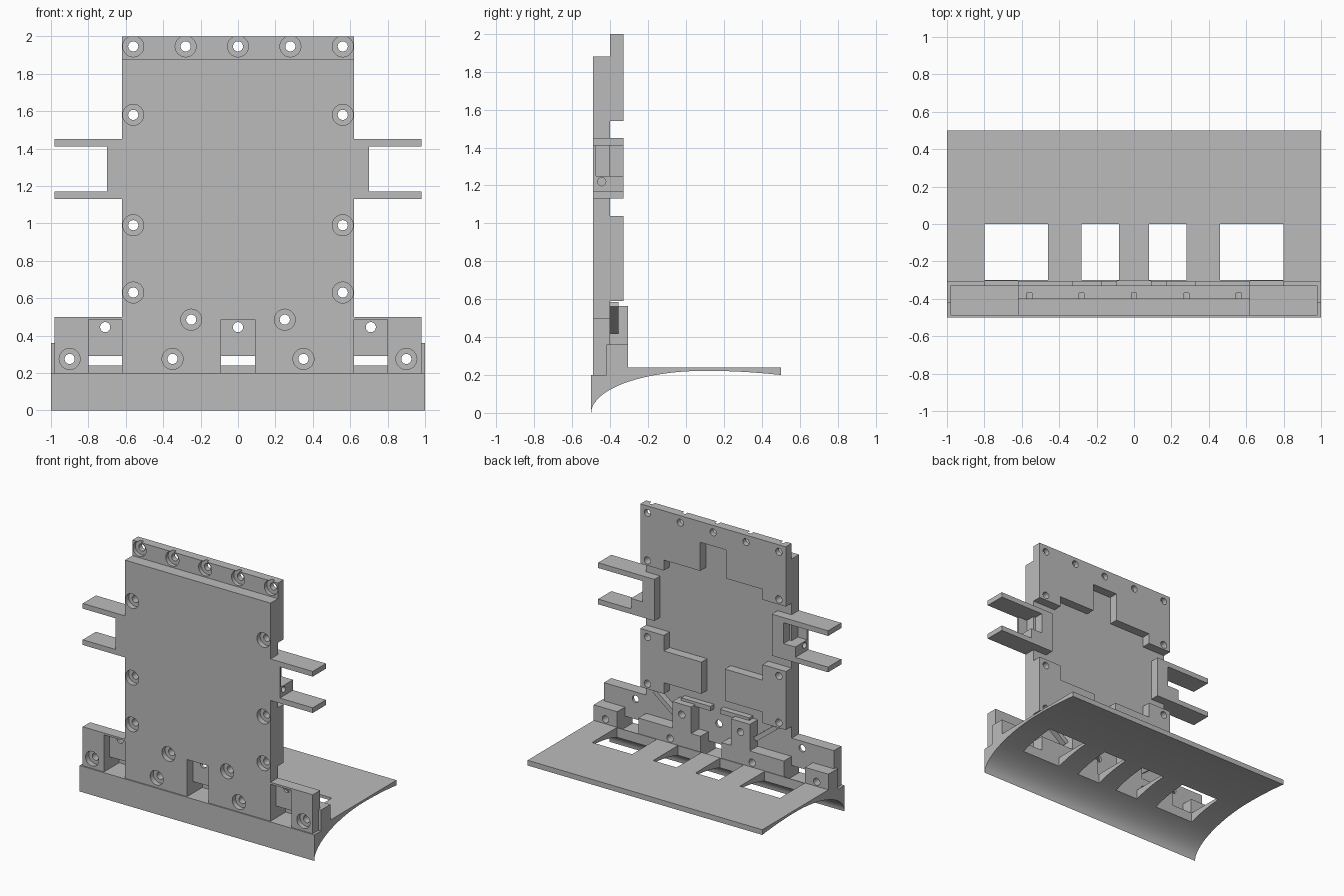
import bpy, bmesh, math
from mathutils import Matrix

if "Cube" in bpy.data.objects:
    bpy.data.objects.remove(bpy.data.objects["Cube"], do_unlink=True)

grey = bpy.data.materials.new("plain grey")
grey.use_nodes = True
grey.diffuse_color = (0.5, 0.5, 0.5, 1)
grey.node_tree.nodes["Principled BSDF"].inputs["Base Color"].default_value = (0.5, 0.5, 0.5, 1)


def finish(name, bm):
    bmesh.ops.recalc_face_normals(bm, faces=bm.faces)
    mesh = bpy.data.meshes.new(name)
    bm.to_mesh(mesh)
    bm.free()
    mesh.materials.append(grey)
    obj = bpy.data.objects.new(name, mesh)
    bpy.context.collection.objects.link(obj)
    return obj


def extrude(name, points, y0, y1):
    """Extrude an x-z outline from y0 to y1."""
    bm = bmesh.new()
    face = bm.faces.new([bm.verts.new((x, y0, z)) for x, z in points])
    out = bmesh.ops.extrude_face_region(bm, geom=[face])
    moved = [v for v in out["geom"] if isinstance(v, bmesh.types.BMVert)]
    bmesh.ops.translate(bm, verts=moved, vec=(0, y1 - y0, 0))
    return finish(name, bm)


def add_box(bm, x0, x1, y0, y1, z0, z1):
    m = Matrix.Translation(((x0 + x1) / 2, (y0 + y1) / 2, (z0 + z1) / 2))
    m = m @ Matrix.Diagonal((abs(x1 - x0), y1 - y0, z1 - z0, 1))
    bmesh.ops.create_cube(bm, size=1, matrix=m)


def add_bore(bm, x, z, radius, y0, y1):
    m = Matrix.Translation((x, (y0 + y1) / 2, z)) @ Matrix.Rotation(math.pi / 2, 4, "X")
    bmesh.ops.create_cone(bm, cap_ends=True, segments=32, radius1=radius,
                          radius2=radius, depth=y1 - y0, matrix=m)


def rect(x0, x1, z0, z1):
    return [(x0, z0), (x1, z0), (x1, z1), (x0, z1)]


def flip(points, s):
    return [(s * x, z) for x, z in points]


def cut(obj, *cutters):
    for c in cutters:
        mod = obj.modifiers.new("cut", "BOOLEAN")
        mod.operation, mod.solver, mod.object = "DIFFERENCE", "EXACT", c
    graph = bpy.context.evaluated_depsgraph_get()
    mesh = bpy.data.meshes.new_from_object(obj.evaluated_get(graph))
    obj.modifiers.clear()
    obj.data = mesh


# Screw positions
half_holes = [(0.56, 1.58), (0.56, 0.99), (0.56, 0.63), (0.25, 0.485), (0.35, 0.275), (0.9, 0.275)]
screws = [(s * x, z) for x, z in half_holes for s in (1, -1)]
top_screws = [(i * 0.28, 1.946) for i in range(-2, 3)]
plain_holes = [(-0.71, 0.445), (0, 0.445), (0.71, 0.445)]
bays = [(-0.8, -0.62), (-0.09, 0.09), (0.62, 0.8)]

# Cutters: through holes with slots, then counterbores with pockets
bm = bmesh.new()
for x, z in screws + top_screws + plain_holes:
    add_bore(bm, x, z, 0.027, -0.6, -0.2)
for a, b in bays:
    add_box(bm, a, b, -0.6, -0.3, 0.1, 0.29)
through = finish("through_cutter", bm)

bm = bmesh.new()
for x, z in screws:
    add_bore(bm, x, z, 0.056, -0.6, -0.45)
for x, z in top_screws:
    add_bore(bm, x, z, 0.056, -0.44, -0.37)
for a, b in bays:
    add_box(bm, a, b, -0.6, -0.42, 0.25, 0.485)
recess = finish("recess_cutter", bm)

bm = bmesh.new()
for s in (1, -1):
    add_box(bm, s * 0.6, s * 0.8, -0.475, -0.3, 1.25, 1.41)
side_pocket = finish("side_pocket_cutter", bm)

bm = bmesh.new()
for s in (1, -1):
    m = Matrix.Translation((s * 0.7, -0.445, 1.22)) @ Matrix.Rotation(math.pi / 2, 4, "Y")
    bmesh.ops.create_cone(bm, cap_ends=True, segments=24, radius1=0.022,
                          radius2=0.022, depth=0.14, matrix=m)
side_hole = finish("side_hole_cutter", bm)

bm = bmesh.new()
for s in (1, -1):
    add_box(bm, s * 0.46, s * 0.8, -0.3, 0, -0.1, 0.5)
    add_box(bm, s * 0.08, s * 0.28, -0.3, 0, -0.1, 0.5)
windows = finish("window_cutter", bm)
cutters = [through, recess, side_pocket, side_hole, windows]

# Curved base with shelf: half-ellipse quarter, then a gentle fall to the rear
arc = []
for i in range(21):
    t = math.pi / 2 * i / 20
    arc.append((0.1 - 0.6 * math.cos(t), 0.222 * math.sin(t)))
for i in range(1, 9):
    arc.append((0.1 + 0.05 * i, 0.222 - 0.022 * (i / 8) ** 2))
outline = arc + [(0.5, 0.24), (-0.305, 0.24), (-0.305, 0.2), (-0.5, 0.2)]
base = extrude("curved_base", outline, -1, 1)
base.data.transform(Matrix.Rotation(math.pi / 2, 4, "Z") @ Matrix.Diagonal((1, -1, 1, 1)))
base.data.flip_normals()
cut(base, windows)

# Front plate with low side wings
half = [(0.98, 0.2), (0.98, 0.5), (0.62, 0.5), (0.62, 1.88)]
plate = extrude("front_plate", half + flip(half[::-1], -1), -0.49, -0.4)
cut(plate, through, recess)

# Stepped rear panel across the top
half = [(0.62, 2.0), (0.62, 1.54), (0.42, 1.54), (0.42, 1.62), (0.11, 1.62), (0.11, 1.84)]
panel = extrude("upper_rear_panel", half + flip(half[::-1], -1), -0.4, -0.33)
cut(panel, through, recess)

parts = [base, plate, panel]
for s, side in ((1, "left"), (-1, "right")):
    # Lower rear panel
    pts = [(0.62, 0.59), (0.62, 1.04), (0.42, 1.04), (0.42, 0.92),
           (0.1, 0.92), (0.1, 0.675), (0.42, 0.675), (0.42, 0.59)]
    lower = extrude(side + "_lower_rear_panel", flip(pts, s), -0.4, -0.33)
    cut(lower, through)

    # Mounting block with raised lug, and outer lug
    pts = [(0.09, 0.2), (0.62, 0.2), (0.62, 0.36), (0.33, 0.36),
           (0.33, 0.565), (0.17, 0.565), (0.17, 0.36), (0.09, 0.36)]
    block = extrude(side + "_mounting_block", flip(pts, s), -0.4, -0.305)
    cut(block, through)
    lug = extrude(side + "_outer_lug", flip(rect(0.8, 1, 0.2, 0.36), s), -0.42, -0.305)
    cut(lug, through, recess)

    # Two-armed side bracket and its rear pad
    pts = [(0.62, 1.13), (0.98, 1.13), (0.98, 1.17), (0.7, 1.17),
           (0.7, 1.41), (0.98, 1.41), (0.98, 1.45), (0.62, 1.45)]
    bracket = extrude(side + "_arm_bracket", flip(pts, s), -0.49, -0.33)
    cut(bracket, side_pocket, side_hole)
    pad = extrude(side + "_bracket_pad", flip(rect(0.5, 0.62, 1.13, 1.45), s), -0.4, -0.33)
    cut(pad, side_pocket)

    # Small guide ribs on the plate's rear
    rib = extrude(side + "_level_rib", flip(rect(0.04, 0.29, 0.55, 0.585), s), -0.4, -0.355)
    pts = [(0.35, 0.42), (0.53, 0.56), (0.505, 0.585), (0.325, 0.445)]
    slant = extrude(side + "_slanted_rib", flip(pts, s), -0.4, -0.355)
    parts += [lower, block, lug, bracket, pad, rib, slant]

for c in cutters:
    bpy.data.objects.remove(c, do_unlink=True)

# Smooth the curves while keeping edges sharp
bpy.ops.object.select_all(action="DESELECT")
for p in parts:
    p.select_set(True)
bpy.context.view_layer.objects.active = base
bpy.ops.object.shade_smooth_by_angle(angle=math.radians(30))
